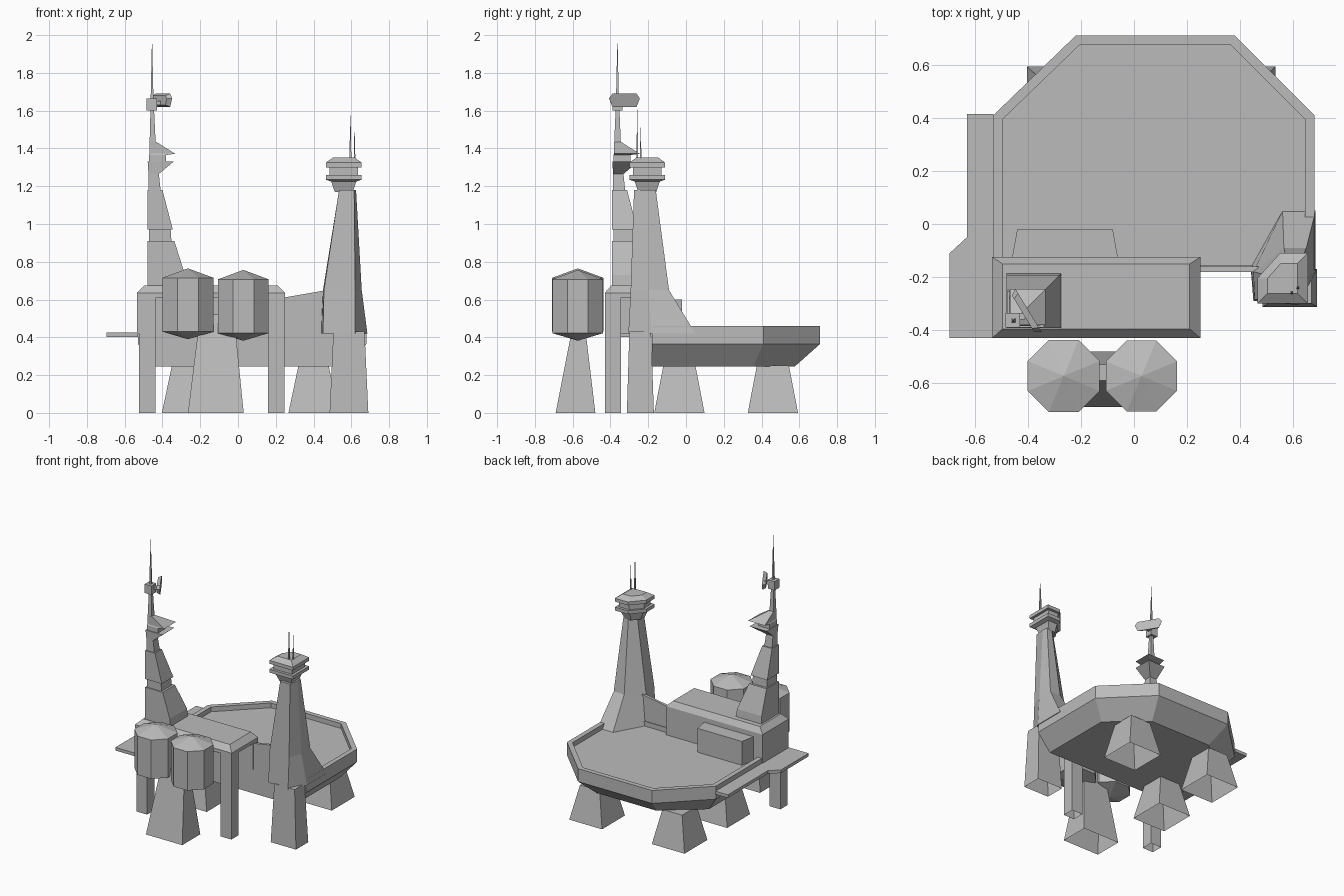
import bpy, bmesh, math
from mathutils import Matrix, Vector

cube = bpy.data.objects.get("Cube")
if cube:
    bpy.data.objects.remove(cube, do_unlink=True)

grey = bpy.data.materials.new("plain grey")
grey.use_nodes = True
grey.diffuse_color = (0.5, 0.5, 0.5, 1)
grey.node_tree.nodes["Principled BSDF"].inputs["Base Color"].default_value = (0.5, 0.5, 0.5, 1)


def loft(name, rings, open_base=False):
    """Skin a stack of (height, outline) rings; an outline of one point makes a tip."""
    bm = bmesh.new()
    loops = [[bm.verts.new((x, y, z)) for x, y in pts] for z, pts in rings]
    for a, b in zip(loops, loops[1:]):
        n = max(len(a), len(b))
        for i in range(n):
            j = (i + 1) % n
            corners = [a[i % len(a)], a[j % len(a)], b[j % len(b)], b[i % len(b)]]
            bm.faces.new(list(dict.fromkeys(corners)))
    if len(loops[0]) > 2 and not open_base:
        bm.faces.new(loops[0][::-1])
    if len(loops[-1]) > 2:
        bm.faces.new(loops[-1])
    bmesh.ops.recalc_face_normals(bm, faces=bm.faces)
    mesh = bpy.data.meshes.new(name)
    bm.to_mesh(mesh)
    bm.free()
    mesh.materials.append(grey)
    obj = bpy.data.objects.new(name, mesh)
    bpy.context.collection.objects.link(obj)
    return obj


def rect(x0, x1, y0, y1):
    return [(x0, y0), (x1, y0), (x1, y1), (x0, y1)]


def box(name, x0, x1, y0, y1, z0, z1, open_base=False):
    return loft(name, [(z0, rect(x0, x1, y0, y1)), (z1, rect(x0, x1, y0, y1))], open_base)


def ngon(x, y, r, n, turn=0.5):
    return [(x + r * math.cos(math.tau * (i + turn) / n),
             y + r * math.sin(math.tau * (i + turn) / n)) for i in range(n)]


def spike(name, x, y, r, z0, z1):
    loft(name, [(z0, ngon(x, y, r, 4)), (z1, [(x, y)])])


# Landing platform: flared hull with a raised rim around a sunken deck
hull = [(-.53, -.18), (.68, -.18), (.68, .41), (.38, .71), (-.22, .71), (-.53, .41)]
keel = [(-.435, -.18), (.58, -.18), (.58, .355), (.325, .575), (-.165, .575), (-.435, .355)]
deck = [(-.495, -.155), (.645, -.155), (.645, .395), (.365, .675), (-.205, .675), (-.495, .395)]
loft("platform", [(.245, keel), (.365, hull), (.46, hull), (.46, deck), (.425, deck)])

# Flared pedestals under the platform
for i, (x, y) in enumerate([(-.27, -.035), (-.27, .46), (.4, .46)]):
    loft(f"pedestal_{i + 1}", [(0, rect(x - .133, x + .133, y - .133, y + .133)),
                               (.25, rect(x - .08, x + .08, y - .085, y + .085))], True)

# Side walkway
walk = [(-.695, -.43), (-.53, -.43), (-.53, .415), (-.63, .415), (-.63, -.05), (-.695, -.11)]
loft("walkway", [(.402, walk), (.425, walk)])

# Main building: bevelled roof, back body, end wall and front posts
loft("building_roof", [(.61, rect(-.535, .25, -.43, -.125)), (.635, rect(-.535, .25, -.43, -.125)),
                       (.675, rect(-.495, .21, -.395, -.15))])
box("building_body", -.535, .25, -.185, -.125, .42, .62)
box("building_end_wall", -.535, -.435, -.425, -.125, .42, .62)
for name, x in (("right_post", -.525), ("left_post", .16)):
    box(name, x, x + .087, -.43, -.345, 0, .62, True)

# Annex on the deck side
annex = [(-.46, -.13), (-.06, -.13), (-.08, -.02), (-.44, -.02)]
loft("annex", [(.42, annex), (.6, annex)])

# Storage tanks with shallow conical ends, and their shared stand
for name, x, r, z in (("right_tank", -.265, .147, .43), ("left_tank", .028, .145, .422)):
    wall = ngon(x, -.573, r, 8)
    loft(name, [(z - .04, [(x, -.573)]), (z, wall), (z + .285, wall), (z + .335, [(x, -.573)])])
loft("tank_stand", [(0, rect(-.265, .03, -.69, -.48)), (.42, rect(-.213, -.012, -.608, -.53)),
                    (.52, rect(-.2, -.03, -.59, -.53))], True)

# Control tower: leg, flared shaft and connecting wall
loft("tower_leg", [(0, rect(.485, .69, -.313, -.17)), (.43, rect(.505, .67, -.3, -.185))], True)
foot = [(.45, -.29), (.62, -.305), (.685, -.18), (.685, .05), (.56, .05), (.44, -.165)]
waist = [(.455, -.285), (.62, -.293), (.655, -.2), (.65, -.09), (.565, -.09), (.45, -.18)]
neck = [(.535, -.275), (.615, -.275), (.625, -.2), (.62, -.16), (.58, -.16), (.535, -.2)]
loft("tower_shaft", [(.42, foot), (.65, waist), (1.18, neck)])
fin = loft("tower_wall", [(.42, rect(.24, .47, -.18, -.16)), (.61, rect(.24, .47, -.18, -.16))])
for v in fin.data.vertices:
    if v.co.z > .5 and v.co.x > .4:
        v.co.z = .65

# Tower head: stacked rings on a square plan with one cut corner
plan = [(-.095, -.095), (.095, -.095), (.095, .095), (-.01, .095), (-.095, .0)]


def head(s):
    return [(.56 + x * s, -.205 + y * s) for x, y in plan]


loft("tower_head", [(1.17, head(.5)), (1.225, head(.7)), (1.235, head(1)), (1.26, head(1)),
                    (1.26, head(.8)), (1.3, head(.8)), (1.3, head(1)), (1.325, head(1)),
                    (1.352, head(.6))])
spike("tower_aerial_tall", .595, -.258, .008, 1.33, 1.61)
spike("tower_aerial_short", .617, -.24, .007, 1.32, 1.53)


# Signal mast: tapering blocks that share one straight corner
def corner(s, inset=0):
    x, y = -.48 + inset, -.392 + inset
    return rect(x, x + s, y, y + s)


loft("mast_base", [(.67, corner(.205)), (.73, corner(.2)), (.91, corner(.143))])
loft("mast_neck", [(.9, corner(.12, .008)), (.98, corner(.115, .008))])
loft("mast_middle", [(.97, corner(.135)), (1.18, corner(.08))])
loft("mast_collar", [(1.17, corner(.065, .006)), (1.265, corner(.055, .006)),
                     (1.33, corner(.137, .002)), (1.33, corner(.09, .008)), (1.365, corner(.09, .008)),
                     (1.372, corner(.135, .012)), (1.435, corner(.035, .012))])
loft("mast_pole", [(1.43, rect(-.468, -.436, -.38, -.345)), (1.62, rect(-.463, -.445, -.372, -.353))])
box("mast_box", -.485, -.43, -.39, -.335, 1.6, 1.665)
spike("mast_aerial", -.455, -.363, .011, 1.65, 2.0)

# Dish: long plate with cut corners, turned diagonally beside the pole
dish = loft("mast_dish", [(-.012, [(-.095, .01), (-.075, -.035), (.075, -.035), (.095, .01),
                                   (.075, .035), (-.075, .035)]),
                          (.012, [(-.08, .008), (-.065, -.025), (.065, -.025), (.08, .008),
                                  (.065, .025), (-.065, .025)])])
along, up = Vector((.1, -.165, 0)).normalized(), Vector((0, 0, 1))
turn = Matrix((along, up, along.cross(up))).transposed().to_4x4()
dish.data.transform(Matrix.Translation((-.408, -.332, 1.655)) @ turn)
box("dish_arm", -.45, -.41, -.36, -.335, 1.63, 1.65)
